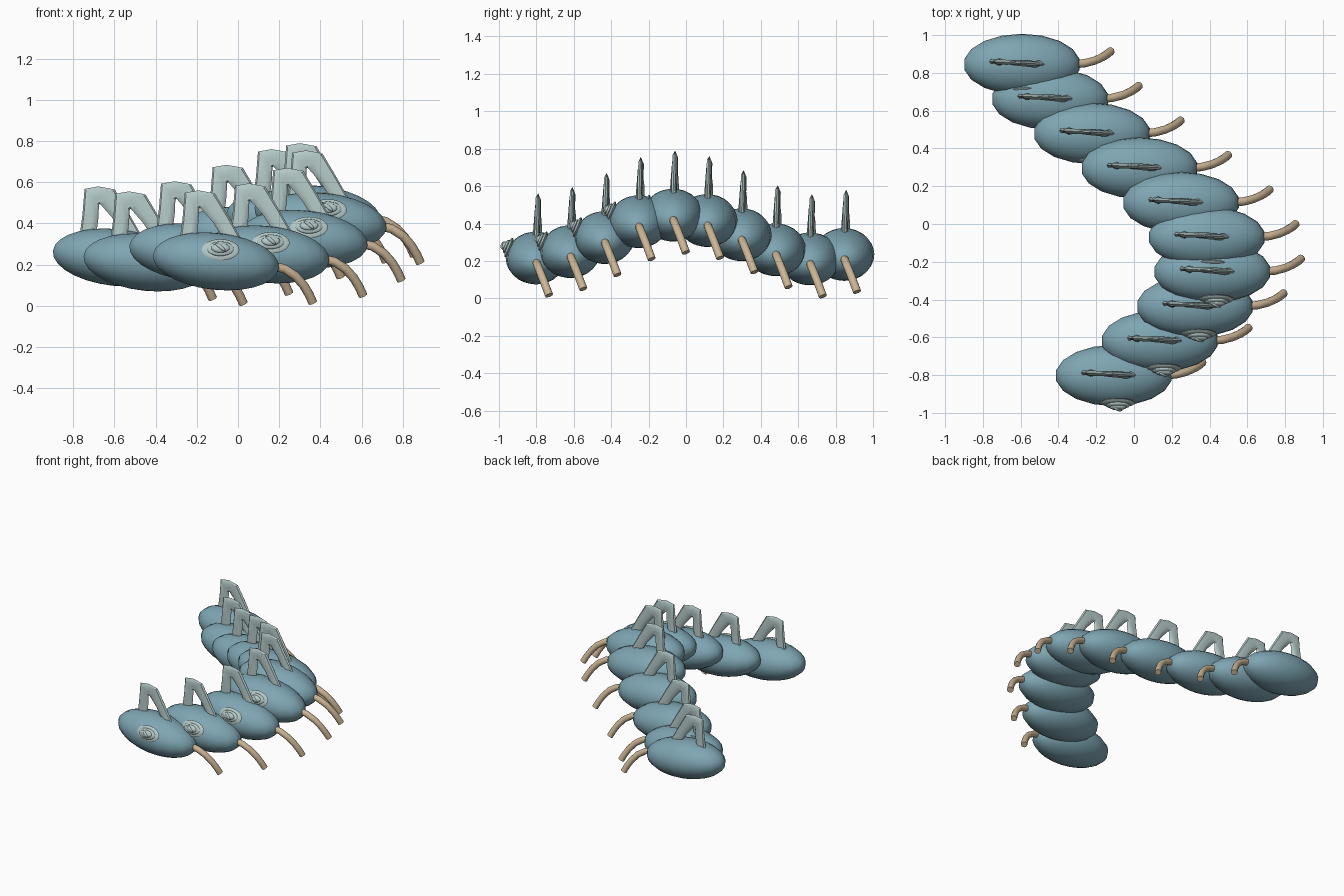
import bpy, bmesh, math
from mathutils import Matrix, Vector

cube = bpy.data.objects.get("Cube")
if cube:
    bpy.data.objects.remove(cube, do_unlink=True)


def material(name, rgb):
    m = bpy.data.materials.new(name)
    m.use_nodes = True
    m.diffuse_color = (*rgb, 1)
    m.node_tree.nodes["Principled BSDF"].inputs["Base Color"].default_value = (*rgb, 1)
    return m


BLUE = material("dusty_blue", (0.21, 0.38, 0.45))
TAN = material("tan", (0.60, 0.46, 0.30))
PALE = material("pale_grey_green", (0.45, 0.58, 0.57))


def mesh_from(bm, name, mat, angle):
    bmesh.ops.recalc_face_normals(bm, faces=bm.faces)
    for f in bm.faces:
        f.smooth = True
    for e in bm.edges:
        e.smooth = len(e.link_faces) == 2 and e.calc_face_angle(0) < math.radians(angle)
    me = bpy.data.meshes.new(name)
    bm.to_mesh(me)
    bm.free()
    me.materials.append(mat)
    return me


def loft(bm, rings):
    """Skin a closed tube through rings of points and cap both ends."""
    rows = [[bm.verts.new(p) for p in ring] for ring in rings]
    n = len(rows[0])
    for a, b in zip(rows, rows[1:]):
        for k in range(n):
            bm.faces.new((a[k], a[(k + 1) % n], b[(k + 1) % n], b[k]))
    bm.faces.new(rows[0][::-1])
    bm.faces.new(rows[-1])


def ellipsoid(bm, matrix, radii, segments, rings):
    scale = Matrix.Diagonal((*radii, 1))
    bmesh.ops.create_uvsphere(bm, u_segments=segments, v_segments=rings,
                              radius=1, matrix=matrix @ scale)


# Body lobe: wide ellipsoid dipping slightly towards the leg
def make_body():
    bm = bmesh.new()
    ellipsoid(bm, Matrix.Rotation(math.radians(6), 4, "Y"), (0.312, 0.162, 0.138), 18, 14)
    return mesh_from(bm, "body_segment", BLUE, 60)


# Leg: round tube curving out and down
def make_leg():
    path = [Vector(p) for p in ((0.26, 0, -0.02), (0.33, 0.006, -0.035), (0.385, 0.02, -0.07),
                                (0.425, 0.038, -0.115), (0.452, 0.055, -0.16), (0.47, 0.07, -0.2))]
    rings = []
    for i, p in enumerate(path):
        t = (path[min(i + 1, len(path) - 1)] - path[max(i - 1, 0)]).normalized()
        u = t.cross(Vector((0, 1, 0))).normalized()
        v = t.cross(u)
        rings.append([p + 0.022 * (u * math.cos(a) + v * math.sin(a))
                      for a in (k * math.tau / 12 for k in range(12))])
    bm = bmesh.new()
    loft(bm, rings)
    return mesh_from(bm, "leg", TAN, 50)


# Crest: ridged strip folded into an arch; inner edge x, z then outer edge x, z
def make_crest():
    profile = [(-0.10, 0.07, -0.18, 0.07), (-0.085, 0.19, -0.162, 0.21),
               (-0.082, 0.255, -0.152, 0.333), (-0.078, 0.26, -0.085, 0.345),
               (-0.072, 0.255, -0.005, 0.33), (-0.015, 0.19, 0.06, 0.22),
               (0.06, 0.07, 0.145, 0.07)]
    rings = []
    for i, (xi, zi, xo, zo) in enumerate(profile):
        inner, outer = Vector((xi, 0, zi)), Vector((xo, 0, zo))
        thick = 0.02 - 0.008 * math.sin(math.pi * i / (len(profile) - 1))
        ring = []
        for k in range(10):
            a = k * math.tau / 10
            p = inner.lerp(outer, 0.5 + 0.5 * math.cos(a))
            ridge = 1.15 if (k + i // 2) % 2 else 0.6
            p.y = 0.008 - 0.05 * (p.x + 0.02) + thick * ridge * math.sin(a)
            ring.append(p)
        rings.append(ring)
    bm = bmesh.new()
    loft(bm, rings)
    return mesh_from(bm, "crest", PALE, 25)


# Boss: stacked oval discs on the front with a slanted bead
def make_boss():
    bm = bmesh.new()
    tilt = Matrix.Translation((0.022, -0.145, 0.056)) @ Matrix.Rotation(math.radians(68), 4, "X")
    for radius, height, out in ((0.092, 0.056, 0), (0.066, 0.038, 0.014), (0.045, 0.025, 0.025)):
        ellipsoid(bm, tilt @ Matrix.Translation((0, 0, out)), (radius, height, 0.014), 20, 8)
    bead = tilt @ Matrix.Translation((0, 0, 0.034)) @ Matrix.Rotation(math.radians(-40), 4, "Z")
    ellipsoid(bm, bead, (0.032, 0.01, 0.012), 12, 6)
    return mesh_from(bm, "front_boss", PALE, 60)


# Repeat the four parts along a winding, arching row: x and z of each lobe
parts = [make_body(), make_leg(), make_crest(), make_boss()]
row = [(-0.107, 0.216), (0.137, 0.25), (0.323, 0.325), (0.415, 0.41), (0.386, 0.445),
       (0.249, 0.416), (0.029, 0.34), (-0.222, 0.26), (-0.444, 0.211), (-0.593, 0.235)]
for i, (x, z) in enumerate(row):
    y = -0.802 + 0.183 * i
    for me in parts:
        ob = bpy.data.objects.new(f"{me.name}_{i + 1}", me)
        ob.location = (x, y, z)
        bpy.context.collection.objects.link(ob)
